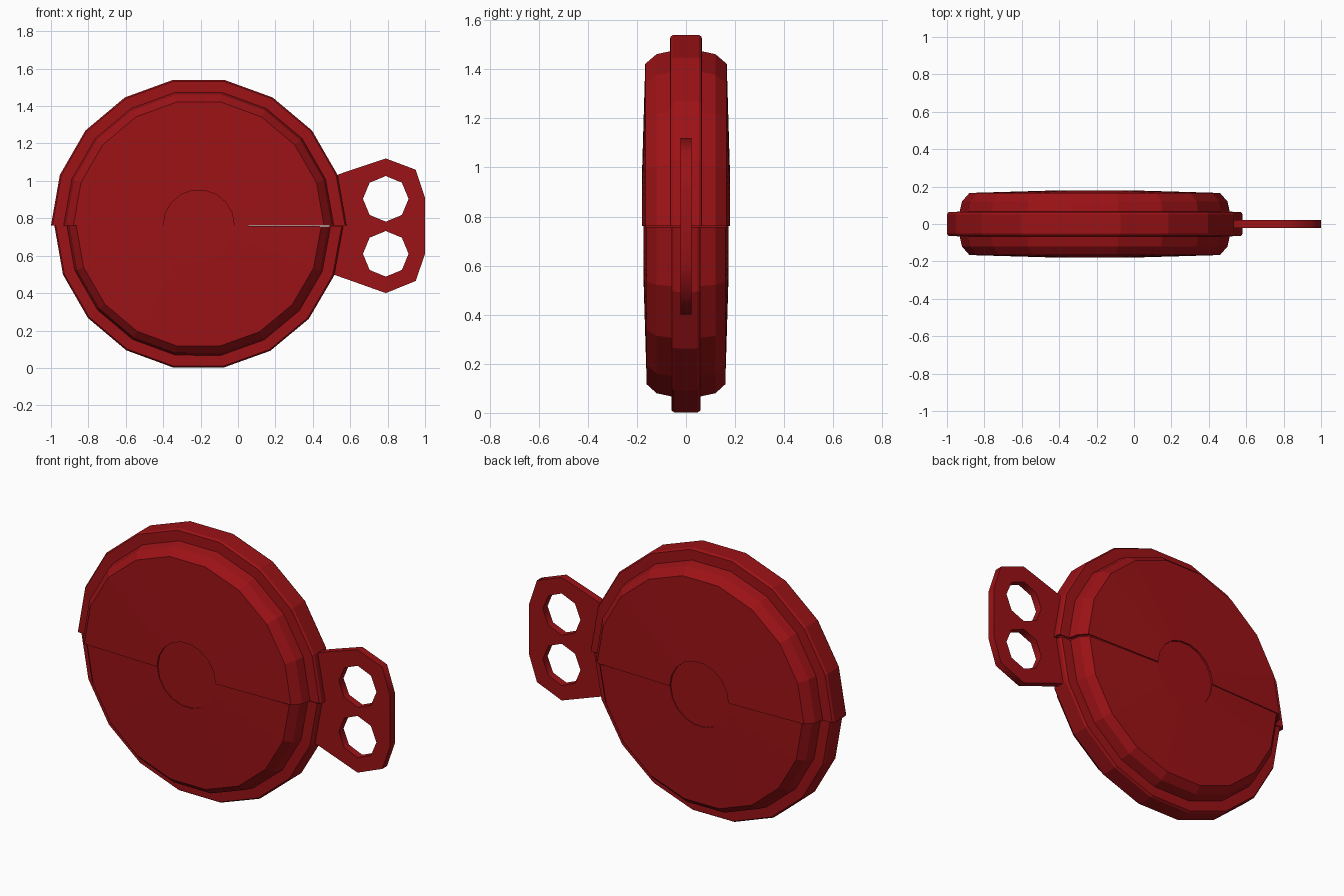
import bpy, bmesh, math

if "Cube" in bpy.data.objects:
    bpy.data.objects.remove(bpy.data.objects["Cube"])

CX, CZ = -0.21, 0.762          # centre of the round case
SEG = 9                        # flat facets per half

red = bpy.data.materials.new("red")
red.diffuse_color = (0.33, 0.006, 0.008, 1)
red.use_nodes = True
red.node_tree.nodes["Principled BSDF"].inputs["Base Color"].default_value = red.diffuse_color

# Half profiles (radius, y) from the hub recess out to the rim, mirrored in y
UPPER = [(0.19, 0.165), (0.19, 0.18), (0.67, 0.166), (0.71, 0.12),
         (0.722, 0.066), (0.782, 0.064), (0.79, 0.052)]
LOWER = [(0.19, 0.16), (0.19, 0.174), (0.655, 0.16), (0.692, 0.12),
         (0.705, 0.06), (0.764, 0.058), (0.772, 0.046)]


def full(half):
    return half + [(r, -y) for r, y in reversed(half)]


def finish(name, bm):
    bmesh.ops.recalc_face_normals(bm, faces=bm.faces)
    me = bpy.data.meshes.new(name)
    bm.to_mesh(me)
    bm.free()
    me.materials.append(red)
    ob = bpy.data.objects.new(name, me)
    bpy.context.collection.objects.link(ob)
    return ob


def half_shell(name, half, start, end, lip=None):
    bm = bmesh.new()

    def section(prof, a):
        return [bm.verts.new((CX + r * math.cos(a), y, CZ + r * math.sin(a)))
                for r, y in full(prof)]

    def bridge(a, b):
        for i in range(len(a) - 1):
            bm.faces.new((a[i], a[i + 1], b[i + 1], b[i]))

    angles = [math.radians(start + (end - start) * i / SEG) for i in range(SEG + 1)]
    rings = [section(half, a) for a in angles]
    for a, b in zip(rings, rings[1:]):
        bridge(a, b)
    # the overhanging lip where the larger half meets the smaller one
    if lip:
        bridge(rings[0], section(lip, angles[0]))
        bridge(rings[-1], section(lip, angles[-1]))
    return finish(name, bm)


half_shell("upper_shell", UPPER, 0, 180, LOWER)
half_shell("lower_shell", LOWER, 180, 359.6)

# Round hub, slightly recessed in both faces
bpy.ops.mesh.primitive_cylinder_add(vertices=36, radius=0.19, depth=0.338,
                                    location=(CX, 0, CZ),
                                    rotation=(math.pi / 2, 0, 0))
hub = bpy.context.object
hub.name = "hub"
hub.data.materials.append(red)

# Side tab: flat plate with two eight-sided finger holes
outline = [(0.50, 1.02), (0.58, 1.05), (0.79, 1.12), (0.95, 1.06), (1.0, 0.91),
           (1.0, 0.61), (0.95, 0.465), (0.79, 0.40), (0.58, 0.475), (0.48, 0.51)]


def octagon(x, z, r):
    return [(x + r * math.cos(i * math.pi / 4), z + r * math.sin(i * math.pi / 4))
            for i in range(8)]


cu = bpy.data.curves.new("tab", 'CURVE')
cu.dimensions = '2D'
cu.fill_mode = 'BOTH'
cu.extrude = 0.022
for loop in (outline, octagon(0.79, 0.904, 0.122), octagon(0.79, 0.61, 0.122)):
    sp = cu.splines.new('POLY')
    sp.points.add(len(loop) - 1)
    for p, (x, z) in zip(sp.points, loop):
        p.co = (x, z, 0, 1)
    sp.use_cyclic_u = True
cu.materials.append(red)
tab = bpy.data.objects.new("finger_tab", cu)
tab.rotation_euler = (math.pi / 2, 0, 0)
bpy.context.collection.objects.link(tab)
bpy.ops.object.select_all(action='DESELECT')
tab.select_set(True)
bpy.context.view_layer.objects.active = tab
bpy.ops.object.convert(target='MESH')
